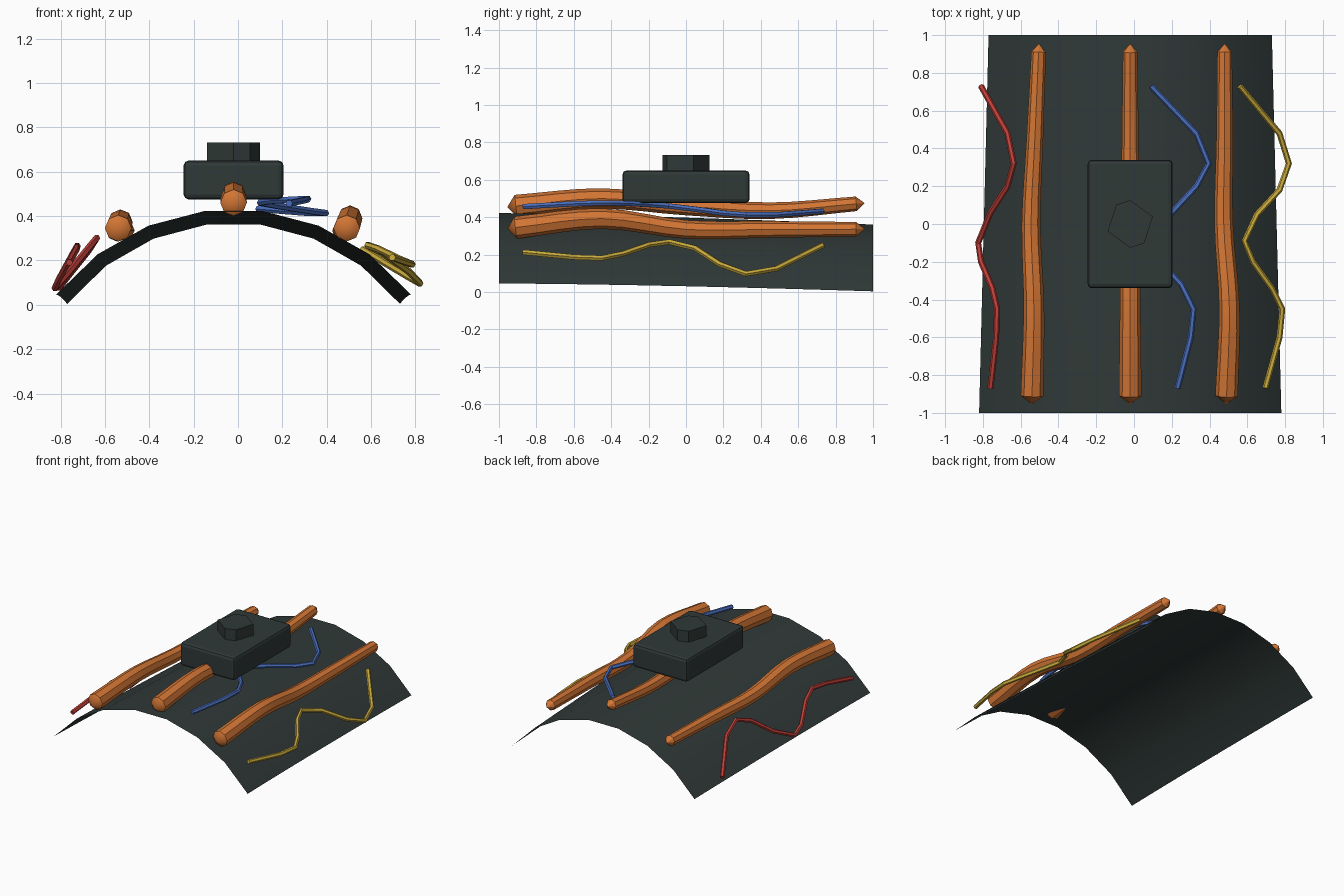
import bpy, bmesh, math
from mathutils import Vector

if "Cube" in bpy.data.objects:
    bpy.data.objects.remove(bpy.data.objects["Cube"])

CX = -0.02  # centre line of the whole assembly


def material(name, rgb):
    m = bpy.data.materials.new(name)
    m.diffuse_color = (*rgb, 1)
    m.use_nodes = True
    m.node_tree.nodes["Principled BSDF"].inputs["Base Color"].default_value = m.diffuse_color
    return m


DARK = material("dark slate", (0.029, 0.041, 0.039))
ORANGE = material("orange", (0.65, 0.18, 0.035))
BLUE = material("blue", (0.07, 0.16, 0.52))
YELLOW = material("yellow", (0.58, 0.40, 0.045))
RED = material("red", (0.52, 0.05, 0.04))


def finish(bm, name, mat, smooth=None):
    me = bpy.data.meshes.new(name)
    bm.to_mesh(me)
    bm.free()
    me.materials.append(mat)
    ob = bpy.data.objects.new(name, me)
    bpy.context.collection.objects.link(ob)
    if smooth:
        bpy.ops.object.select_all(action='DESELECT')
        ob.select_set(True)
        bpy.context.view_layer.objects.active = ob
        bpy.ops.object.shade_smooth_by_angle(angle=math.radians(smooth))
    return ob


def sweep(name, path, radii, sides, mat, tip=0.0):
    """Tube along a path, with flat ends or conical tips."""
    pts = [Vector(p) for p in path]
    bm = bmesh.new()
    rings = []
    for i, p in enumerate(pts):
        t = (pts[min(i + 1, len(pts) - 1)] - pts[max(i - 1, 0)]).normalized()
        u = t.cross(Vector((0, 0, 1))).normalized()
        w = u.cross(t)
        rings.append([bm.verts.new(p + radii[i] * (u * math.cos(a) + w * math.sin(a)))
                      for a in (2 * math.pi * k / sides for k in range(sides))])
    for a, b in zip(rings, rings[1:]):
        for k in range(sides):
            n = (k + 1) % sides
            bm.faces.new((a[k], a[n], b[n], b[k]))
    for ring, p, q in ((rings[0], pts[0], pts[1]), (rings[-1], pts[-1], pts[-2])):
        if tip:
            apex = bm.verts.new(p + (p - q).normalized() * tip)
            for k in range(sides):
                bm.faces.new((ring[k], ring[(k + 1) % sides], apex))
        else:
            bm.faces.new(ring)
    bmesh.ops.recalc_face_normals(bm, faces=bm.faces)
    return finish(bm, name, mat, 30)


def spline(knots, steps=4):
    """Catmull-Rom smoothing of a few knots."""
    k = [Vector(p) for p in knots]
    k = [2 * k[0] - k[1]] + k + [2 * k[-1] - k[-2]]
    out = []
    for i in range(1, len(k) - 2):
        a, b, c, d = k[i - 1:i + 3]
        for s in range(steps):
            t = s / steps
            out.append(0.5 * (2 * b + (c - a) * t + (2 * a - 5 * b + 4 * c - d) * t * t
                              + (3 * b - a - 3 * c + d) * t ** 3))
    return out + [k[-2]]


# Arched, slightly tapering sheet
bm = bmesh.new()
ROWS, COLS = 8, 7
grid = []
for j in range(ROWS + 1):
    t = j / ROWS
    half = 0.80 - 0.05 * t
    base = 0.046 - 0.042 * t ** 1.5
    rise = 0.385 - 0.02 * t
    radius = (half ** 2 + rise ** 2) / (2 * rise)
    span = math.asin(half / radius)
    row = []
    for i in range(COLS + 1):
        a = span * (2 * i / COLS - 1)
        z = base + rise - radius * (1 - math.cos(a))
        row.append(bm.verts.new((CX + radius * math.sin(a), 2 * t - 1, z)))
    grid.append(row)
for a, b in zip(grid, grid[1:]):
    for i in range(COLS):
        bm.faces.new((a[i], a[i + 1], b[i + 1], b[i]))
finish(bm, "arched_sheet", DARK, 40)

# Three thick tapering tubes
tubes = {
    "tube_left": [(-0.54, -0.91, 0.345), (-0.53, -0.45, 0.375), (-0.545, 0, 0.335),
                  (-0.525, 0.45, 0.335), (-0.505, 0.91, 0.335)],
    "tube_middle": [(CX, -0.91, 0.46), (CX, -0.45, 0.50), (CX, 0, 0.46),
                    (CX, 0.45, 0.435), (CX, 0.91, 0.472)],
    "tube_right": [(0.49, -0.91, 0.345), (0.505, -0.45, 0.393), (0.475, 0, 0.335),
                   (0.48, 0.45, 0.335), (0.48, 0.91, 0.336)],
}
for name, knots in tubes.items():
    path = spline(knots)
    n = len(path) - 1
    sweep(name, path, [0.060 - 0.021 * i / n for i in range(n + 1)], 8, ORANGE, 0.045)

# Thin bent wires
wires = {
    "wire_red": (RED, [(-0.76, -0.87, 0.19), (-0.73, -0.60, 0.245), (-0.725, -0.45, 0.265),
                       (-0.75, -0.34, 0.22), (-0.81, -0.20, 0.11), (-0.825, -0.10, 0.075),
                       (-0.76, 0.06, 0.15), (-0.67, 0.20, 0.26), (-0.637, 0.32, 0.30),
                       (-0.67, 0.48, 0.25), (-0.81, 0.73, 0.075)]),
    "wire_blue": (BLUE, [(0.23, -0.87, 0.457), (0.30, -0.60, 0.472), (0.315, -0.45, 0.477),
                         (0.25, -0.32, 0.474), (0.14, -0.20, 0.468), (0.10, -0.09, 0.460),
                         (0.20, 0.06, 0.442), (0.33, 0.20, 0.422), (0.395, 0.32, 0.413),
                         (0.33, 0.48, 0.413), (0.09, 0.73, 0.432)]),
    "wire_yellow": (YELLOW, [(0.695, -0.87, 0.213), (0.77, -0.60, 0.187), (0.785, -0.45, 0.182),
                             (0.73, -0.34, 0.205), (0.63, -0.20, 0.253), (0.585, -0.09, 0.268),
                             (0.65, 0.05, 0.235), (0.77, 0.18, 0.150), (0.82, 0.32, 0.097),
                             (0.77, 0.48, 0.125), (0.56, 0.73, 0.250)]),
}
for name, (mat, path) in wires.items():
    sweep(name, path, [0.016] * len(path), 6, mat)

# Rounded control box
bm = bmesh.new()
bmesh.ops.create_cube(bm, size=1)
for v in bm.verts:
    v.co = (CX + v.co.x * 0.45, v.co.y * 0.68, 0.5625 + v.co.z * 0.175)
bmesh.ops.bevel(bm, geom=bm.edges[:], offset=0.022, segments=2, profile=0.5, affect='EDGES')
finish(bm, "control_box", DARK)

# Ten-sided knob on the box
bm = bmesh.new()
bmesh.ops.create_cone(bm, cap_ends=True, segments=10, radius1=0.126, radius2=0.126, depth=0.09)
for v in bm.verts:
    x, y, z = v.co
    a = math.atan2(y, x) + math.pi / 10
    # turn the ring so that a corner faces the front and back
    step = math.pi / 5
    a = math.pi / 2 + step * round((a - math.pi / 2) / step)
    v.co = (CX + 0.126 * math.cos(a), 0.126 * math.sin(a), 0.687 + z)
finish(bm, "knob", DARK, 40)
